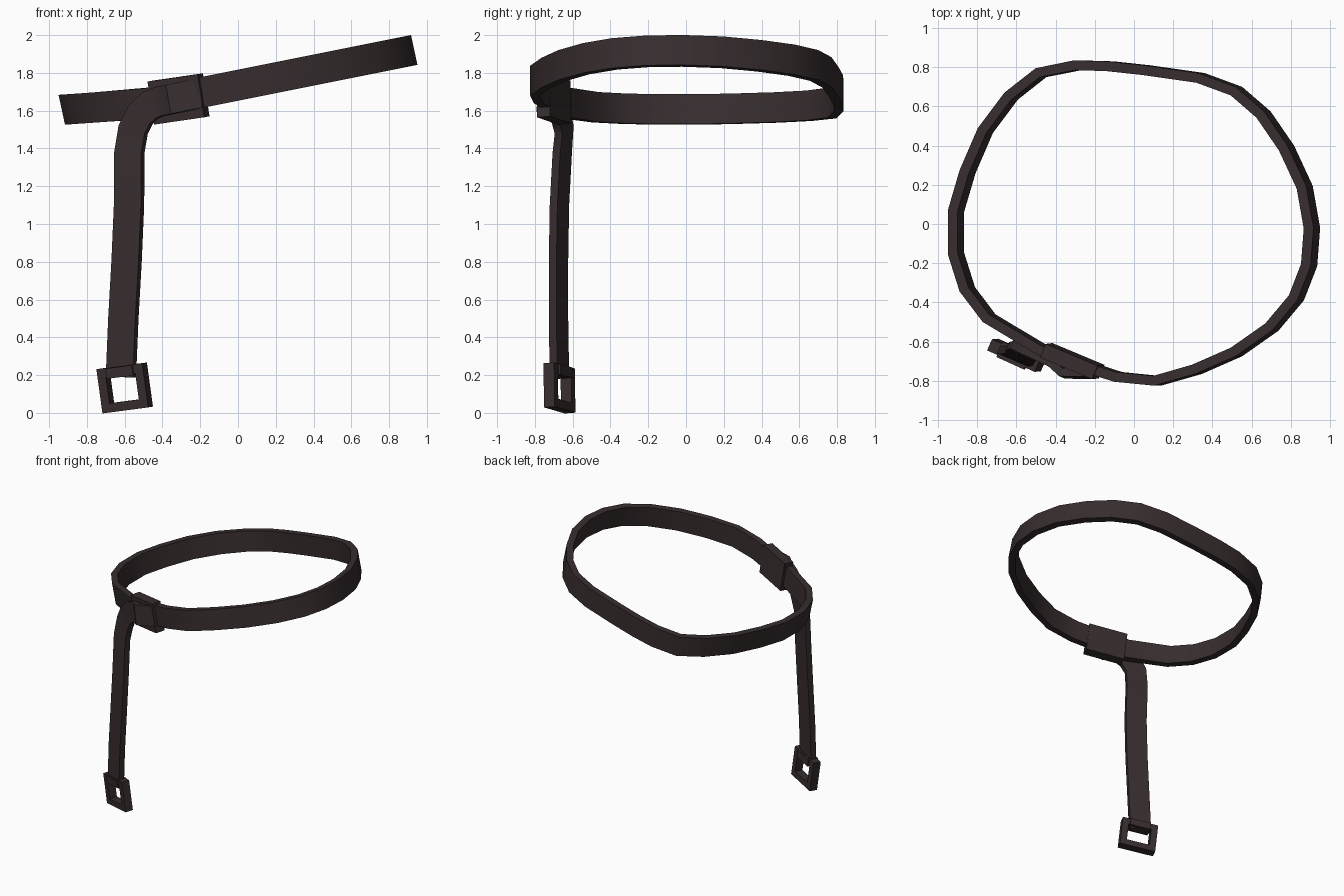
import bpy
import bmesh
from mathutils import Vector, Matrix

if "Cube" in bpy.data.objects:
    bpy.data.objects.remove(bpy.data.objects["Cube"])

leather = bpy.data.materials.new("dark_brown_leather")
leather.diffuse_color = (0.038, 0.026, 0.027, 1)
leather.use_nodes = True
leather.node_tree.nodes["Principled BSDF"].inputs["Base Color"].default_value = leather.diffuse_color


def finish(name, bm, smooth=True):
    bmesh.ops.recalc_face_normals(bm, faces=bm.faces)
    mesh = bpy.data.meshes.new(name)
    bm.to_mesh(mesh)
    bm.free()
    ob = bpy.data.objects.new(name, mesh)
    bpy.context.collection.objects.link(ob)
    mesh.materials.append(leather)
    if smooth:
        bpy.ops.object.select_all(action='DESELECT')
        ob.select_set(True)
        bpy.context.view_layer.objects.active = ob
        bpy.ops.object.shade_smooth_by_angle(angle=0.52)
    return ob


def band(name, sections, closed):
    """Skin a row of four-cornered cross-sections."""
    bm = bmesh.new()
    rings = [[bm.verts.new(p) for p in s] for s in sections]
    n = len(rings)
    for i in range(n if closed else n - 1):
        a, b = rings[i], rings[(i + 1) % n]
        for j in range(4):
            k = (j + 1) % 4
            bm.faces.new((a[j], a[k], b[k], b[j]))
    if not closed:
        bm.faces.new(rings[0])
        bm.faces.new(rings[-1])
    return finish(name, bm)


# Belt loop: outer outline seen from above, tilted upwards to the right
outline = [(-.29, .835), (-.485, .795), (-.645, .67), (-.78, .49), (-.873, .275),
           (-.933, .07), (-.933, -.155), (-.873, -.345), (-.755, -.50), (-.48, -.665),
           (-.21, -.765), (-.085, -.805), (.12, -.825), (.33, -.765), (.535, -.675),
           (.72, -.545), (.85, -.39), (.918, -.215), (.933, -.02), (.895, .195),
           (.80, .40), (.68, .575), (.535, .70), (.345, .77), (.065, .81), (-.12, .83)]


def belt_height(x):
    return 1.635 + (x + .5) * (.2 if x > -.5 else .07)


half_up = Vector((-.017, 0, .079))
sections = []
for i, (x, y) in enumerate(outline):
    before, after = Vector(outline[i - 1]), Vector(outline[(i + 1) % len(outline)])
    t = (after - before).normalized()
    inward = Vector((-t.y, t.x, 0)) * .05
    out = Vector((x, y, belt_height(x)))
    inn = out + inward
    inn.z = belt_height(inn.x)
    sections.append([out - half_up, out + half_up, inn + half_up, inn - half_up])
band("belt_loop", sections, True)

# Hanging strap: rises, bends sideways and runs over the keeper
facing = Vector((-.40, -.917, 0))
path = [Vector(p) for p in [
    (-.62, -.67, .19), (-.607, -.675, .5), (-.59, -.675, .8), (-.577, -.67, 1.1),
    (-.575, -.655, 1.38), (-.555, -.645, 1.5), (-.515, -.665, 1.58), (-.46, -.69, 1.63),
    (-.41, -.715, 1.65), (-.36, -.762, 1.66), (-.27, -.765, 1.678), (-.2, -.762, 1.692)]]
sections = []
for i, p in enumerate(path):
    t = path[min(i + 1, len(path) - 1)] - path[max(i - 1, 0)]
    t = (t - facing * t.dot(facing)).normalized()
    side = t.cross(facing) * .078
    depth = facing * .022
    sections.append([p - side - depth, p + side - depth, p + side + depth, p - side + depth])
band("hanging_strap", sections, False)


def local_frame(centre, right, up):
    """Placement matrix with x along right, y along depth and z along up."""
    r = Vector(right).normalized()
    d = Vector(up).cross(r).normalized()
    u = r.cross(d)
    m = Matrix((r, d, u)).transposed().to_4x4()
    return Matrix.Translation(centre) @ m


def add_box(bm, frame, centre, size):
    m = frame @ Matrix.Translation(centre) @ Matrix.Diagonal((*size, 1))
    bmesh.ops.create_cube(bm, size=1, matrix=m)


# Keeper wrapped around the belt
bm = bmesh.new()
add_box(bm, local_frame((-.315, -.70, 1.662), (.275, -.115, .04), (-.045, 0, .225)),
        (0, 0, 0), (.29, .075, .23))
finish("keeper", bm, False)

# Square buckle: one open frame with a rectangular hole
frame = local_frame((-.60, -.67, .132), (.243, -.11, .032), (-.038, 0, .23))
sections = []
for sx, sz in ((-1, -1), (1, -1), (1, 1), (-1, 1)):
    sections.append([frame @ Vector((sx * w, d, sz * h)) for w, h, d in
                     ((.134, .118, -.031), (.134, .118, .031),
                      (.086, .07, .031), (.086, .07, -.031))])
band("buckle_frame", sections, True)

# Strap end folded around the top bar of the buckle
bm = bmesh.new()
add_box(bm, frame, (0, .0, .088), (.155, .085, .055))
finish("strap_fold", bm, False)
